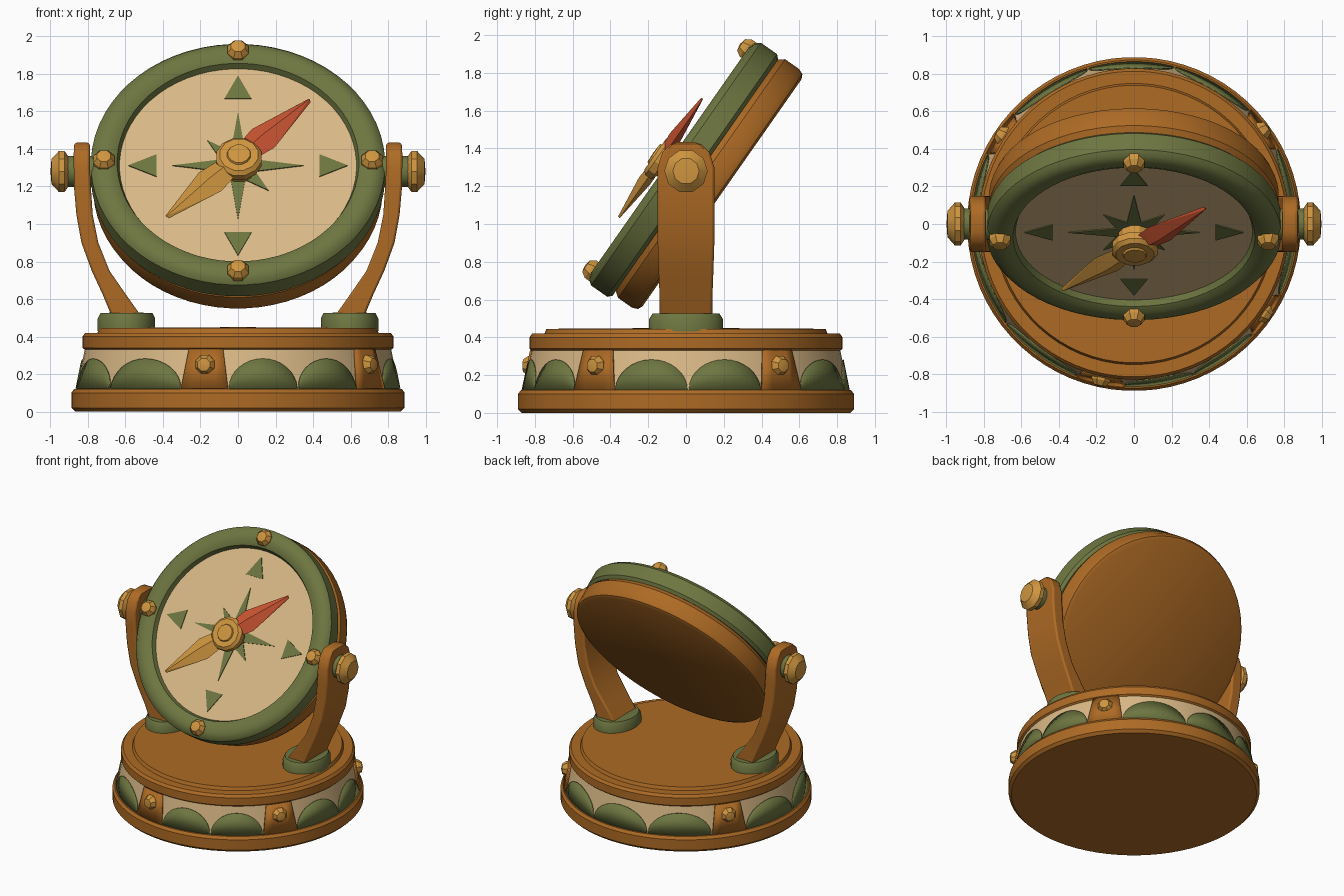
import bpy, bmesh, math
from mathutils import Matrix, Vector

if "Cube" in bpy.data.objects:
    bpy.data.objects.remove(bpy.data.objects["Cube"])


def material(name, rgb):
    m = bpy.data.materials.new(name)
    m.diffuse_color = (*rgb, 1)
    m.use_nodes = True
    m.node_tree.nodes["Principled BSDF"].inputs["Base Color"].default_value = m.diffuse_color
    return m


WOOD = material("orange wood", (0.42, 0.145, 0.018))
GREEN = material("olive green", (0.155, 0.18, 0.052))
CREAM = material("cream", (0.70, 0.485, 0.24))
GOLD = material("gold", (0.62, 0.30, 0.05))
RED = material("red", (0.60, 0.09, 0.032))


def finish(name, bm, mats, matrix=Matrix(), angle=35, recalc=True):
    bm.transform(matrix)
    if recalc:
        bmesh.ops.recalc_face_normals(bm, faces=bm.faces[:])
    me = bpy.data.meshes.new(name)
    bm.to_mesh(me)
    bm.free()
    for m in mats:
        me.materials.append(m)
    for p in me.polygons:
        p.use_smooth = True
    me.set_sharp_from_angle(angle=math.radians(angle))
    ob = bpy.data.objects.new(name, me)
    bpy.context.collection.objects.link(ob)
    return ob


def lathe(name, profile, mats, matrix=Matrix(), segs=64, rule=None, angle=35):
    """Turn (radius, height) points around z; rule gives a material per profile step."""
    bm = bmesh.new()
    rings = []
    for r, z in profile:
        rings.append([bm.verts.new((r * math.cos(a), r * math.sin(a), z))
                      for a in (2 * math.pi * (i + 0.5) / segs for i in range(segs))])
    for k in range(len(rings) - 1):
        for i in range(segs):
            j = (i + 1) % segs
            f = bm.faces.new((rings[k][i], rings[k][j], rings[k + 1][j], rings[k + 1][i]))
            f.material_index = rule(k) if rule else 0
    bmesh.ops.remove_doubles(bm, verts=bm.verts[:], dist=1e-5)
    return finish(name, bm, mats, matrix, angle)


def plate(name, pts, t0, t1, mat, matrix):
    """Thin prism from a flat outline."""
    bm = bmesh.new()
    lo = [bm.verts.new((x, y, t0)) for x, y in pts]
    hi = [bm.verts.new((x, y, t1)) for x, y in pts]
    bm.faces.new(hi)
    bm.faces.new(lo[::-1])
    for i in range(len(pts)):
        j = (i + 1) % len(pts)
        bm.faces.new((lo[i], lo[j], hi[j], hi[i]))
    return finish(name, bm, [mat], matrix)


# ---- round base
BASE = [(0, 0), (0.87, 0), (0.89, 0.02), (0.89, 0.10), (0.875, 0.12), (0.86, 0.12),
        (0.818, 0.33), (0.83, 0.34), (0.83, 0.40), (0.815, 0.42), (0.75, 0.42),
        (0.74, 0.445), (0, 0.45)]
lathe("base", BASE, [WOOD, CREAM], segs=72, rule=lambda k: 1 if k == 5 else 0)


def band_point(az, z):
    """Point on the sloping band; azimuth 0 is the front, rising to the right."""
    r = 0.86 - (z - 0.12) * 0.2
    a = math.radians(az)
    return (r * math.sin(a), -r * math.cos(a), z)


def band_patch(name, columns, mat, thick):
    bm = bmesh.new()
    cols = [[bm.verts.new(band_point(a0, z0)), bm.verts.new(band_point(a1, z1))]
            for a0, z0, a1, z1 in columns]
    for p, q in zip(cols, cols[1:]):
        bm.faces.new((p[0], q[0], q[1], p[1]))
    ob = finish(name, bm, [mat], recalc=False)
    sol = ob.modifiers.new("thickness", 'SOLIDIFY')
    sol.thickness, sol.offset = thick, 1


# ---- gold domed rivet, used on the base and the dial ring
def rivet(name, matrix, r=0.06):
    lathe(name, [(0, -0.03), (r, -0.03), (r, 0.015), (r * 0.65, 0.045), (0, 0.052)],
          [GOLD], matrix, segs=8, angle=20)


# ---- band posts with rivets, and scallops between them
POSTS = [(-12, 2), (55.5, 2), (126, 3), (236, 3)]
for n, (az, count) in enumerate(POSTS):
    band_patch("band_post", [(az + s * 8.5, 0.12, az + s * 6.5, 0.33)
                             for s in (-1, -0.5, 0, 0.5, 1)], WOOD, 0.012)
    pos = Vector(band_point(az, 0.25))
    out = Vector((pos.x, pos.y, 0))
    rivet("base_rivet", Matrix.Translation(pos) @ out.to_track_quat('Z', 'Y').to_matrix().to_4x4(), 0.055)
    nxt = POSTS[(n + 1) % 4][0] + (360 if n == 3 else 0)
    step = (nxt - az - 17) / count
    for k in range(count):
        mid = az + 8.5 + step * (k + 0.5)
        cols = []
        for i in range(17):
            t = math.pi * (1 - i / 16)
            a = mid + step * 0.49 * math.cos(t)
            cols.append((a, 0.121, a, 0.124 + 0.157 * math.sin(t)))
        band_patch("scallop", cols, GREEN, 0.007)

# ---- side supports: foot, curved arm, washer and knob
ARM = [(0.50, 0.51, 0.67, 0.14), (0.62, 0.595, 0.72, 0.14), (0.75, 0.685, 0.78, 0.145),
       (0.90, 0.745, 0.835, 0.15), (1.05, 0.775, 0.862, 0.15), (1.20, 0.785, 0.875, 0.15),
       (1.30, 0.79, 0.876, 0.15), (1.38, 0.79, 0.876, 0.125), (1.42, 0.79, 0.874, 0.085),
       (1.435, 0.795, 0.868, 0.04)]
for s, side in ((-1, "left"), (1, "right")):
    flip = Matrix.Scale(s, 4, (1, 0, 0))
    lathe(side + "_foot", [(0, 0.43), (0.155, 0.43), (0.155, 0.495), (0.14, 0.525), (0, 0.53)],
          [GREEN], flip @ Matrix.Translation((0.595, 0, 0)) @ Matrix.Scale(1.28, 4, (0, 1, 0)), segs=24)
    bm = bmesh.new()
    rows = [[bm.verts.new(p) for p in ((xi, -w, z), (xo, -w, z), (xo, w, z), (xi, w, z))]
            for z, xi, xo, w in ARM]
    for p, q in zip(rows, rows[1:]):
        for i in range(4):
            j = (i + 1) % 4
            bm.faces.new((p[i], p[j], q[j], q[i]))
    bm.faces.new(rows[0])
    bm.faces.new(rows[-1])
    arm = finish(side + "_arm", bm, [WOOD], flip)
    bev = arm.modifiers.new("soft edges", 'BEVEL')
    bev.width, bev.segments, bev.limit_method = 0.012, 2, 'ANGLE'
    bev.angle_limit = math.radians(50)
    axle = flip @ Matrix.Translation((0, 0, 1.28)) @ Matrix.Rotation(math.pi / 2, 4, 'Y')
    lathe(side + "_washer", [(0, 0.75), (0.085, 0.75), (0.085, 0.915), (0, 0.915)], [GREEN], axle, segs=20)
    lathe(side + "_knob", [(0, 0.905), (0.085, 0.905), (0.115, 0.925), (0.115, 0.955),
                           (0.07, 0.995), (0, 1.0)], [GOLD], axle, segs=10, angle=25)

# ---- tilted dial: local x right, y up the dial, z out of its face
DIAL = Matrix.Translation((0, 0, 1.28)) @ Matrix.Rotation(math.radians(55), 4, 'X')
lathe("dial_case", [(0, -0.222), (0.735, -0.222), (0.76, -0.21), (0.772, -0.18), (0.772, -0.09),
                    (0.75, -0.06), (0, -0.05)], [WOOD], DIAL @ Matrix.Translation((0, 0.015, 0)))
lathe("dial_ring", [(0, -0.06), (0.765, -0.06), (0.785, -0.04), (0.785, 0.065), (0.765, 0.09),
                    (0.73, 0.103), (0.68, 0.103), (0.645, 0.085), (0.63, 0.045), (0, 0.045)],
      [GREEN], DIAL)
lathe("dial_face", [(0, 0.044), (0.632, 0.044), (0.632, 0.052), (0, 0.052)], [CREAM], DIAL)

# ---- direction marks and ring rivets, one per quarter
for k in range(4):
    turn = DIAL @ Matrix.Rotation(k * math.pi / 2, 4, 'Z')
    plate("direction_mark", [(-0.072, 0.435), (0.072, 0.435), (0, 0.585)], 0.051, 0.058, GREEN, turn)
    rivet("ring_rivet", turn @ Matrix.Translation((0, 0.715, 0.1)))

# ---- eight-pointed star
star = []
for i in range(16):
    r = 0.10 if i % 2 else (0.35 if i % 4 == 0 else 0.23)
    a = i * math.pi / 8
    star.append((r * math.cos(a), r * math.sin(a)))
plate("compass_star", star, 0.051, 0.058, GREEN, DIAL)

# ---- needle halves and hub
NEEDLE = DIAL @ Matrix.Translation((0, -0.02, 0.145)) @ Matrix.Rotation(math.radians(45), 4, 'Z')
for name, mat, s, wide in (("needle_point", RED, 1, 0.19), ("needle_tail", GOLD, -1, 0.21)):
    bm = bmesh.new()
    for p in ((0.54, 0, 0.012), (0.535, 0.012, 0), (0.535, -0.012, 0), (wide, 0.085, 0),
              (wide, -0.085, 0), (0.04, 0.06, 0), (0.04, -0.06, 0),
              (wide, 0, 0.04), (wide, 0, -0.03), (0.04, 0, 0.03), (0.04, 0, -0.03)):
        bm.verts.new((p[0] * s, p[1], p[2]))
    bmesh.ops.convex_hull(bm, input=bm.verts[:])
    finish(name, bm, [mat], NEEDLE, angle=20)
lathe("needle_hub", [(0, 0.045), (0.09, 0.045), (0.09, 0.11), (0.125, 0.125), (0.125, 0.165),
                     (0.105, 0.185), (0.065, 0.185), (0.06, 0.195), (0, 0.198)], [GOLD],
      DIAL @ Matrix.Translation((0.005, -0.02, 0)), segs=12, angle=25)
